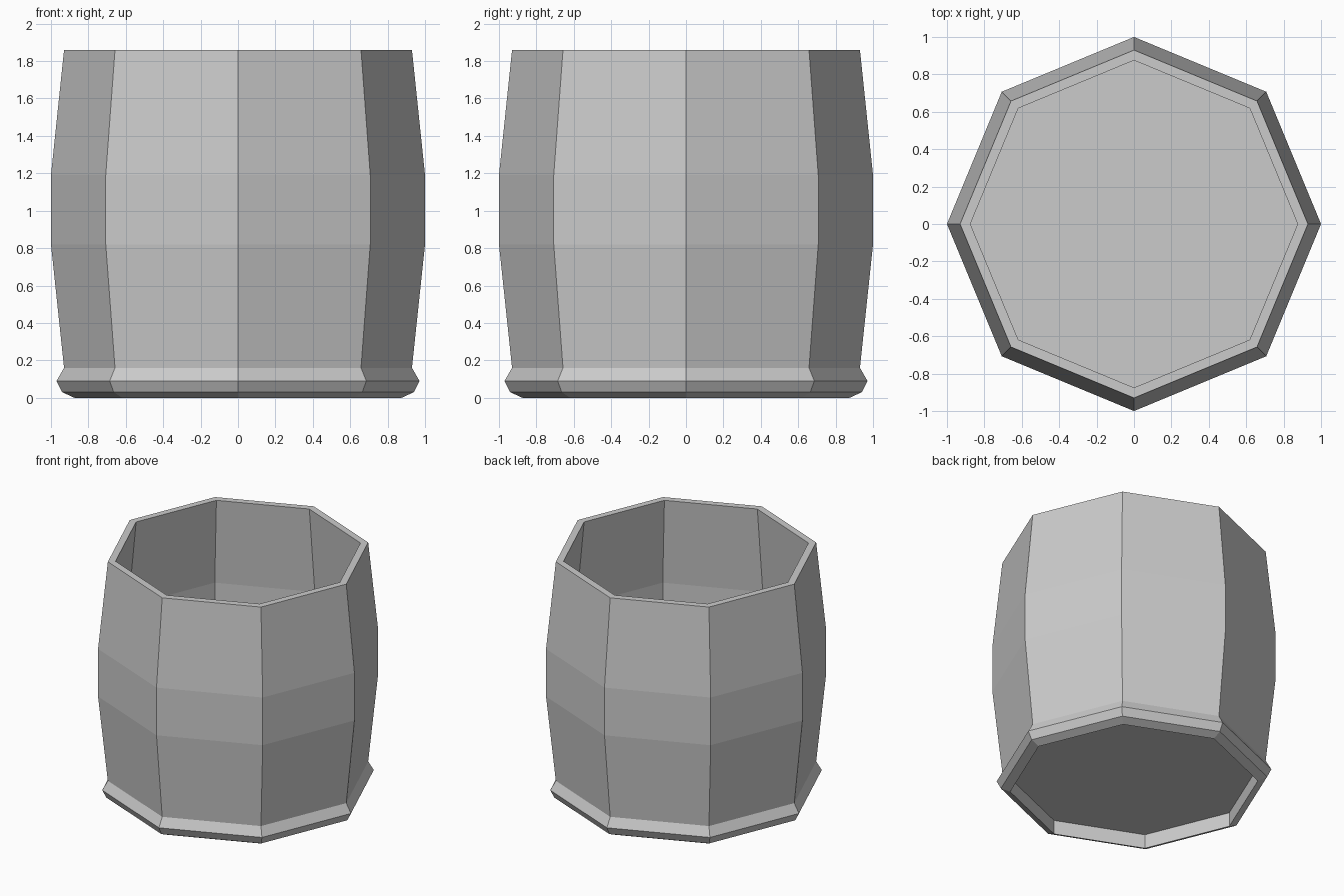
import bpy, bmesh
from math import cos, sin, pi

if "Cube" in bpy.data.objects:
    bpy.data.objects.remove(bpy.data.objects["Cube"])

SIDES = 8

# (radius, height) from recessed underside, round the foot, up the wall and down inside
profile = [
    (0.875, 0.11), (0.875, 0.0), (0.94, 0.03), (0.97, 0.09), (0.93, 0.16),
    (1.0, 0.82), (1.0, 1.19), (0.93, 1.86),
    (0.875, 1.86), (0.942, 1.19), (0.942, 0.82), (0.875, 0.16),
]


def lathe(name, points):
    bm = bmesh.new()
    rings = [[bm.verts.new((r * cos(2 * pi * i / SIDES), r * sin(2 * pi * i / SIDES), z))
              for i in range(SIDES)] for r, z in points]
    for a, b in zip(rings, rings[1:]):
        for i in range(SIDES):
            j = (i + 1) % SIDES
            bm.faces.new((a[i], a[j], b[j], b[i]))
    # underside and inner floor
    bm.faces.new(rings[0])
    bm.faces.new(rings[-1])
    bmesh.ops.recalc_face_normals(bm, faces=bm.faces[:])
    mesh = bpy.data.meshes.new(name)
    bm.to_mesh(mesh)
    bm.free()
    obj = bpy.data.objects.new(name, mesh)
    bpy.context.collection.objects.link(obj)
    return obj


# Octagonal barrel-shaped cup
lathe("octagonal_cup", profile)
